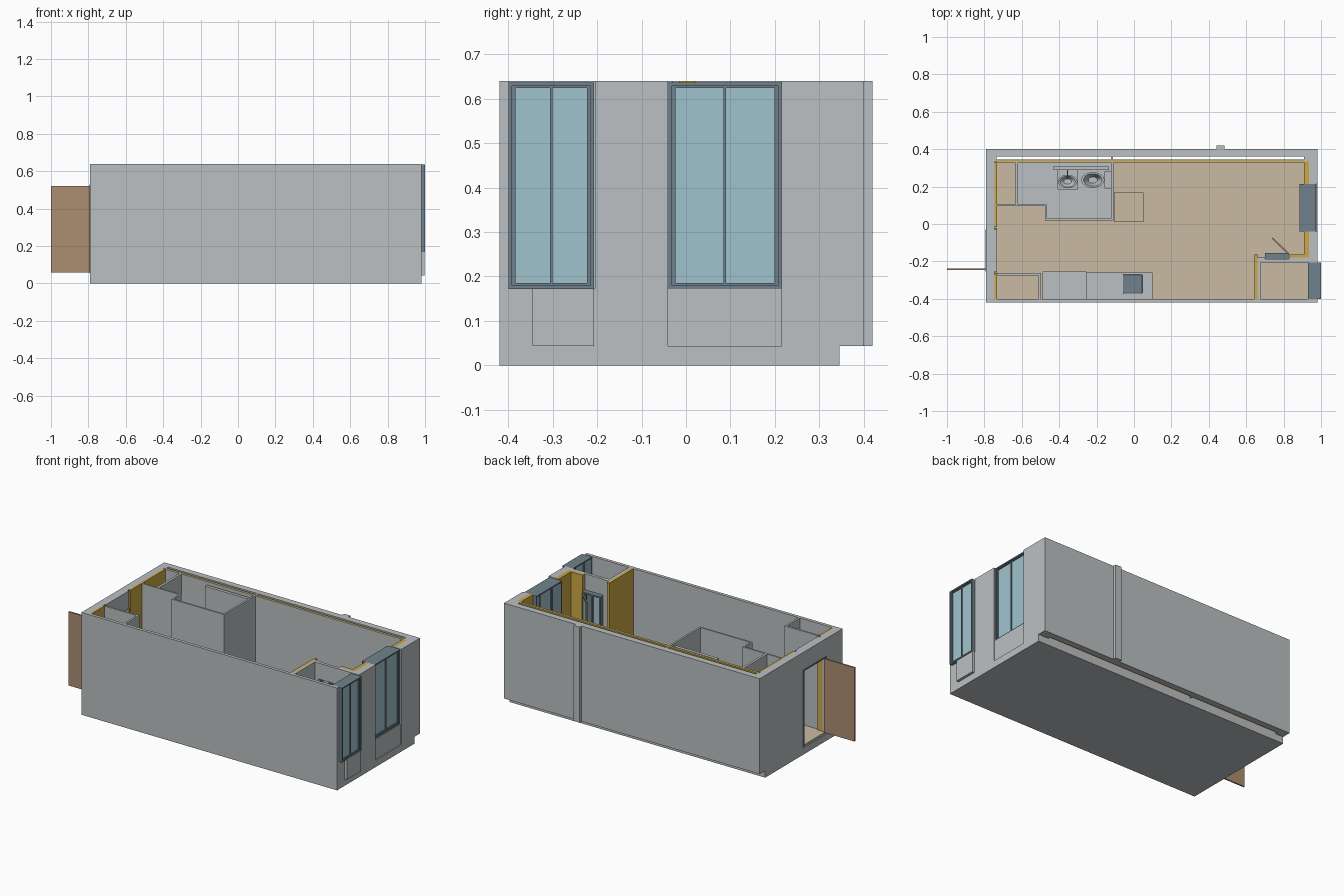
import bpy, bmesh, math
from mathutils import Matrix


def material(name, rgb):
    m = bpy.data.materials.new(name)
    lin = [((c / 255 + 0.055) / 1.055) ** 2.4 for c in rgb]
    m.diffuse_color = (*lin, 1)
    return m


GREY = material("wall grey", (187, 192, 194))
YELLOW = material("insulation yellow", (203, 168, 70))
WOOD = material("floor tan", (202, 187, 163))
BROWN = material("door brown", (172, 141, 113))
FRAME = material("frame slate", (112, 130, 140))
GLASS = material("glass blue", (160, 195, 205))

H = 0.64      # wall top
F = 0.055     # floor top


def finish(name, bm, mat):
    me = bpy.data.meshes.new(name)
    bm.to_mesh(me)
    bm.free()
    me.materials.append(mat)
    ob = bpy.data.objects.new(name, me)
    bpy.context.collection.objects.link(ob)
    return ob


def boxes(name, mat, *dims):
    """One object from boxes given as x0, x1, y0, y1, z0, z1."""
    bm = bmesh.new()
    for x0, x1, y0, y1, z0, z1 in dims:
        bmesh.ops.create_cube(bm, size=1, matrix=Matrix.Translation(
            ((x0 + x1) / 2, (y0 + y1) / 2, (z0 + z1) / 2))
            @ Matrix.Diagonal((x1 - x0, y1 - y0, z1 - z0, 1)))
    return finish(name, bm, mat)


def bowl(name, x, y, z0, z1, rx, ry, mat, depth, n=24):
    """Oval bowl lathed from a short profile."""
    bm = bmesh.new()
    prof = [(0.55, z0), (1, z1), (0.8, z1), (0.4, z1 - depth)]
    rings = [[bm.verts.new((x + rx * r * math.cos(i * math.tau / n),
                            y + ry * r * math.sin(i * math.tau / n), z))
              for i in range(n)] for r, z in prof]
    for a, b in zip(rings, rings[1:]):
        for i in range(n):
            j = (i + 1) % n
            bm.faces.new((a[i], a[j], b[j], b[i]))
    bm.faces.new(rings[-1])
    bm.faces.new(rings[0][::-1])
    ob = finish(name, bm, mat)
    for o in bpy.context.selected_objects:
        o.select_set(False)
    ob.select_set(True)
    bpy.context.view_layer.objects.active = ob
    bpy.ops.object.shade_smooth_by_angle(angle=math.radians(40))


def window(name, x0, x1, y0, y1, z0, z1):
    """Deep frame, two sashes with a central mullion, and glass."""
    t, s = 0.008, 0.008
    ym = (y0 + y1) / 2
    parts = [(x0, x1, y0, y0 + t, z0, z1), (x0, x1, y1 - t, y1, z0, z1),
             (x0, x1, y0 + t, y1 - t, z0, z0 + t),
             (x0, x1, y0 + t, y1 - t, z1 - t, z1)]
    gx = x1 - 0.012
    a, b = y0 + t, y1 - t
    parts += [(gx - 0.012, gx + 0.006, a, a + s, z0 + t, z1 - t),
              (gx - 0.012, gx + 0.006, b - s, b, z0 + t, z1 - t),
              (gx - 0.012, gx + 0.006, ym - 0.003, ym + 0.003, z0 + t, z1 - t),
              (gx - 0.012, gx + 0.006, a + s, b - s, z0 + t, z0 + t + 0.005),
              (gx - 0.012, gx + 0.006, a + s, b - s, z1 - t - 0.005, z1 - t)]
    boxes(name + "_frame", FRAME, *parts)
    boxes(name + "_glass", GLASS, (gx - 0.006, gx, a, b, z0 + t, z1 - t))


# Base slab and floors
boxes("base_slab", GREY, (-0.79, 0.98, -0.42, 0.345, 0, 0.043))
boxes("wood_floor", WOOD, (-0.785, 0.93, -0.405, 0.345, 0.043, F))

# Outer walls
boxes("front_wall", GREY, (-0.79, 0.98, -0.42, -0.40, 0.043, H))
boxes("back_wall", GREY,
      (-0.79, 0.98, 0.36, 0.40, 0.043, H),
      (-0.79, -0.735, 0.335, 0.36, 0.043, H),
      (0.91, 0.98, 0.335, 0.36, 0.043, H),
      (-0.122, -0.112, 0.345, 0.36, 0.043, H))
boxes("back_pilaster", GREY, (0.442, 0.485, 0.40, 0.42, 0.043, H))
boxes("left_wall", GREY,
      (-0.79, -0.745, -0.03, 0.335, 0.043, H),
      (-0.79, -0.745, -0.40, -0.255, 0.043, H),
      (-0.79, -0.735, -0.255, -0.03, 0.53, H))
boxes("right_wall", GREY,
      (0.935, 0.98, 0.215, 0.335, 0.043, H),
      (0.935, 0.98, -0.205, -0.04, 0.043, H),
      (0.93, 0.975, -0.04, 0.215, 0.043, 0.172),
      (0.93, 0.98, -0.40, -0.205, 0.043, 0.172))
boxes("balcony_apron", GREY, (0.98, 0.996, -0.345, -0.207, 0.043, 0.172))

# Insulation and inner lining
boxes("back_insulation", YELLOW, (-0.735, 0.91, 0.333, 0.345, F, H))
boxes("back_plaster", GREY, (-0.735, 0.91, 0.328, 0.333, F, H))
boxes("left_insulation", YELLOW,
      (-0.745, -0.732, -0.015, 0.328, F, H),
      (-0.745, -0.732, -0.40, -0.27, F, H),
      (-0.768, -0.732, -0.032, -0.022, F, 0.53),
      (-0.768, -0.732, -0.268, -0.253, F, 0.53))
boxes("right_insulation", YELLOW,
      (0.91, 0.935, 0.215, 0.335, F, H),
      (0.91, 0.935, -0.18, -0.04, F, H),
      (0.83, 0.91, -0.18, -0.162, F, H),
      (0.643, 0.66, -0.40, -0.16, F, H))

# Windows on the right side
window("room_window", 0.885, 0.972, -0.04, 0.215, 0.172, 0.637)
window("balcony_window", 0.93, 1.0, -0.40, -0.207, 0.172, 0.637)

# Balcony partition with glazed door
boxes("balcony_partition", GREY,
      (0.66, 0.675, -0.40, -0.205, F, H),
      (0.66, 0.70, -0.205, -0.18, F, H),
      (0.83, 0.935, -0.205, -0.18, F, H),
      (0.70, 0.83, -0.205, -0.186, 0.54, H))
boxes("balcony_door_frame", FRAME,
      (0.70, 0.71, -0.186, -0.155, F, 0.54),
      (0.82, 0.83, -0.186, -0.155, F, 0.54),
      (0.71, 0.82, -0.186, -0.155, 0.53, 0.54),
      (0.757, 0.765, -0.186, -0.155, F, 0.53))
boxes("balcony_side_glass", GLASS, (0.71, 0.757, -0.174, -0.168, F, 0.53))
leaf_parts = [
    boxes("balcony_door_leaf", BROWN,
          (-0.12, -0.107, -0.004, 0.004, 0.06, 0.53),
          (-0.013, 0, -0.004, 0.004, 0.06, 0.53),
          (-0.107, -0.013, -0.004, 0.004, 0.06, 0.16),
          (-0.107, -0.013, -0.004, 0.004, 0.515, 0.53)),
    boxes("balcony_door_glass", GLASS,
          (-0.107, -0.013, -0.002, 0.002, 0.16, 0.515))]
for ob in leaf_parts:
    ob.location = (0.825, -0.158, 0)
    ob.rotation_euler.z = math.radians(-44)

# Entrance door swung outwards
boxes("entrance_door", BROWN, (-1.0, -0.79, -0.246, -0.237, 0.06, 0.522))
boxes("entrance_frame", FRAME,
      (-0.795, -0.785, -0.255, -0.249, F, 0.53),
      (-0.795, -0.785, -0.036, -0.03, F, 0.53),
      (-0.795, -0.785, -0.249, -0.036, 0.524, 0.53))

# Bathroom and closet partitions
T = 0.01
boxes("bathroom_walls", GREY,
      (-0.122, -0.11, 0.02, 0.328, F, H),
      (-0.475, -0.122, 0.02, 0.02 + T, F, H),
      (-0.475, -0.475 + T, 0.03, 0.095, F, H),
      (-0.62, -0.465, 0.095, 0.095 + T, F, H))
boxes("bathroom_floor", GREY,
      (-0.62, -0.122, 0.105, 0.328, F, 0.06),
      (-0.465, -0.122, 0.03, 0.105, F, 0.06))
boxes("plumbing_wall", GREY, (-0.43, -0.135, 0.288, 0.308, 0.06, 0.63))
boxes("back_closet_walls", GREY,
      (-0.635, -0.62, 0.095, 0.328, F, H),
      (-0.732, -0.635, 0.095, 0.105, F, H))
boxes("front_closet_walls", GREY,
      (-0.732, -0.498, -0.275, -0.263, F, H),
      (-0.51, -0.498, -0.40, -0.275, F, H))

# Sanitary fittings
bowl("toilet_bowl", -0.22, 0.235, 0.06, 0.155, 0.062, 0.042, GREY, 0.05)
boxes("toilet_tank", GREY, (-0.157, -0.122, 0.19, 0.28, 0.06, 0.24))
boxes("washbasin_cabinet", GREY, (-0.41, -0.30, 0.185, 0.288, 0.06, 0.22))
bowl("washbasin", -0.355, 0.227, 0.215, 0.245, 0.052, 0.036, GREY, 0.02)
boxes("washbasin_tap", FRAME, (-0.358, -0.352, 0.245, 0.288, 0.26, 0.266))

# Kitchen units and sink
boxes("kitchen_tall_unit", GREY, (-0.488, -0.255, -0.40, -0.255, F, 0.27))
boxes("kitchen_counter", GREY, (-0.255, 0.098, -0.40, -0.26, F, 0.25))
sink = boxes("kitchen_sink", FRAME, (-0.06, 0.045, -0.372, -0.27, 0.24, 0.255))
bevel = sink.modifiers.new("rounded", 'BEVEL')
bevel.width = 0.005
bevel.segments = 2

# Low platform beside the bathroom
boxes("floor_platform", WOOD, (-0.108, 0.05, 0.012, 0.168, F, 0.065))
